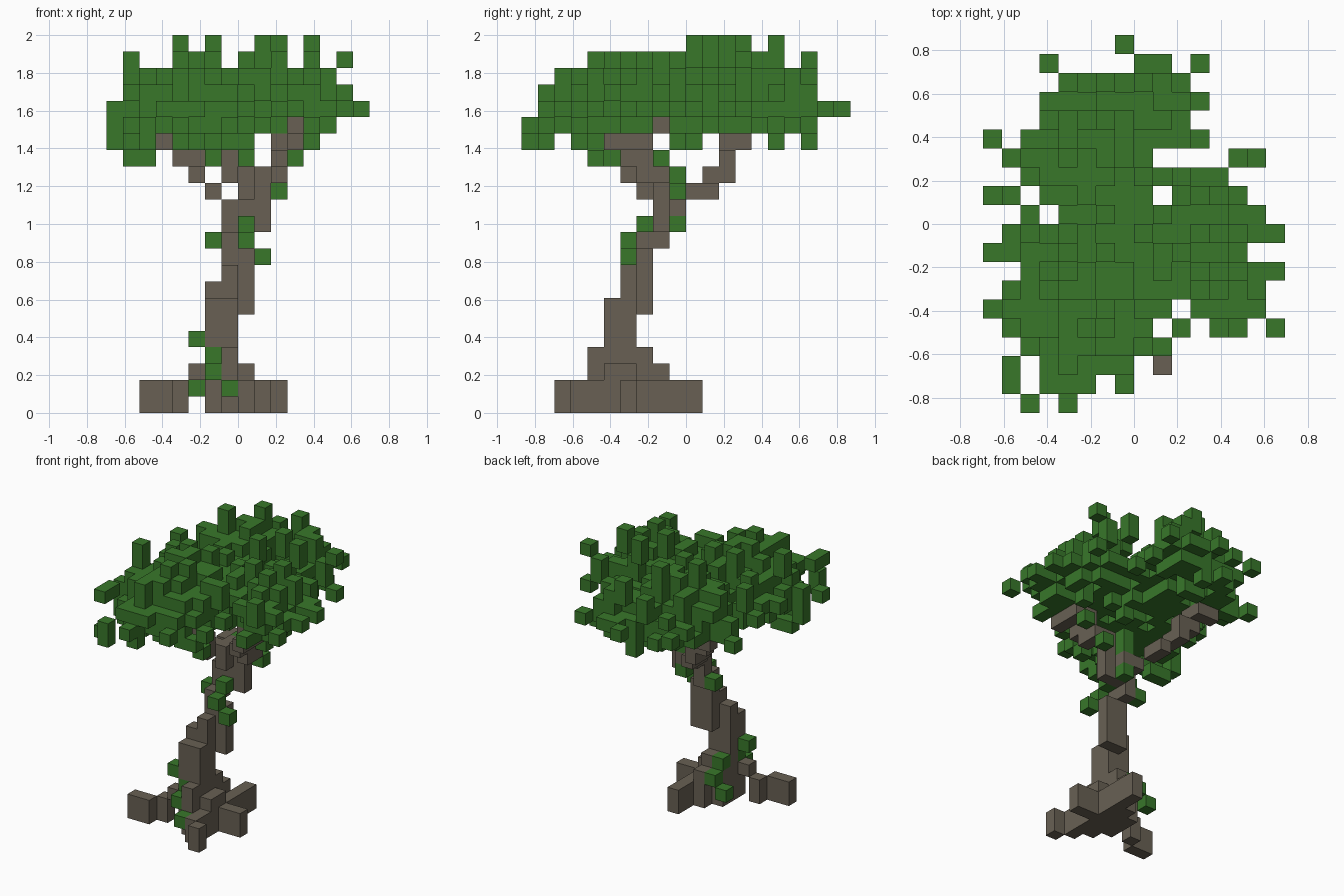
import bpy
import bmesh
import random

random.seed(11)
UNIT = 2 / 23                      # edge of one block; the tree is 23 blocks tall
CENTRE = (8, 10, 0)                # grid point that sits on the world origin

cube = bpy.data.objects.get("Cube")
if cube:
    bpy.data.objects.remove(cube, do_unlink=True)


def material(name, colour):
    mat = bpy.data.materials.new(name)
    mat.use_nodes = True
    mat.diffuse_color = (*colour, 1)
    mat.node_tree.nodes["Principled BSDF"].inputs["Base Color"].default_value = (*colour, 1)
    return mat


def blocks(boxes):
    """Grid cells filled by boxes given as inclusive x, y, z spans."""
    return {(x, y, z) for a, b, c, d, e, f in boxes
            for x in range(a, b + 1) for y in range(c, d + 1) for z in range(e, f + 1)}


def build(name, cells, mat, solid):
    """Mesh the exposed sides of a set of cells."""
    bm = bmesh.new()
    for cell in cells:
        for axis in range(3):
            u, v = (axis + 1) % 3, (axis + 2) % 3
            for side in (0, 1):
                beside = list(cell)
                beside[axis] += 2 * side - 1
                if tuple(beside) in solid:
                    continue
                ring = []
                for du, dv in ((0, 0), (1, 0), (1, 1), (0, 1)):
                    p = list(cell)
                    p[axis] += side
                    p[u] += du
                    p[v] += dv
                    ring.append(bm.verts.new([(a - c) * UNIT for a, c in zip(p, CENTRE)]))
                bm.faces.new(ring if side else ring[::-1])
    bmesh.ops.remove_doubles(bm, verts=bm.verts, dist=UNIT / 100)
    mesh = bpy.data.meshes.new(name)
    bm.to_mesh(mesh)
    bm.free()
    mesh.materials.append(mat)
    bpy.context.collection.objects.link(bpy.data.objects.new(name, mesh))


# Roots spreading from the flared foot
roots = blocks([
    (6, 8, 5, 7, 0, 1), (7, 7, 4, 8, 0, 1), (8, 8, 3, 4, 0, 1), (9, 9, 2, 2, 0, 1),
    (2, 3, 4, 4, 0, 1), (4, 4, 5, 5, 0, 1), (9, 10, 6, 6, 0, 1), (8, 8, 8, 10, 0, 1),
    (6, 7, 5, 7, 2, 2), (7, 7, 4, 8, 2, 2), (8, 8, 5, 6, 2, 2), (5, 5, 5, 5, 2, 2),
])

# Leaning trunk
trunk = blocks([
    (7, 7, 4, 7, 3, 3), (6, 6, 6, 6, 3, 3), (6, 7, 5, 6, 4, 6),
    (7, 8, 7, 7, 6, 9), (6, 7, 6, 6, 7, 7), (7, 7, 6, 6, 8, 8),
    (7, 7, 7, 8, 10, 10), (7, 9, 8, 8, 11, 12), (7, 8, 9, 9, 12, 12),
])

# Three branches: rear left, side, and front
branches = blocks([
    (6, 6, 10, 11, 13, 13), (5, 5, 11, 12, 14, 14), (4, 5, 12, 12, 15, 15),
    (4, 4, 12, 13, 16, 16), (3, 3, 13, 13, 16, 16),
    (8, 9, 8, 8, 13, 14), (10, 10, 7, 8, 14, 14), (10, 10, 6, 7, 15, 15),
    (10, 11, 7, 7, 16, 16), (11, 11, 5, 6, 16, 16), (11, 11, 8, 8, 17, 17),
    (8, 8, 7, 7, 13, 14), (7, 7, 6, 7, 14, 14), (7, 7, 6, 6, 15, 15), (7, 7, 5, 5, 16, 16),
])

# Moss and sprigs clinging to the trunk
moss = blocks([
    (5, 5, 8, 8, 1, 1), (7, 7, 3, 3, 1, 1), (6, 6, 4, 4, 2, 2), (6, 6, 5, 5, 3, 3),
    (6, 6, 8, 8, 2, 2), (6, 6, 7, 7, 3, 3), (5, 5, 5, 5, 4, 4), (9, 9, 6, 6, 9, 9),
    (6, 6, 8, 8, 10, 10), (8, 8, 6, 6, 10, 10), (8, 8, 7, 7, 11, 11), (8, 8, 9, 9, 11, 11),
    (8, 8, 9, 9, 13, 14), (10, 10, 9, 9, 13, 13), (6, 6, 5, 5, 15, 15),
    (8, 8, 4, 4, 15, 15), (11, 11, 8, 8, 15, 15), (1, 2, 5, 5, 15, 15),
])

# Canopy outline: x span of each row from front to back, then loose sprigs as y, x span
ROWS = [(3, 7), (2, 9), (1, 8), (0, 9), (1, 14), (2, 15), (0, 13), (1, 15),
        (4, 14), (3, 13), (2, 12), (1, 8), (2, 11), (3, 10), (3, 11), (4, 10)]
SPRIGS = [(0, 2, 2), (0, 4, 4), (1, 1, 1), (1, 3, 5), (1, 7, 7), (2, 1, 1),
          (4, 10, 10), (4, 12, 13), (4, 15, 15), (5, 11, 14), (10, 2, 2), (11, 0, 1),
          (13, 13, 14), (14, 0, 0), (18, 3, 3), (18, 8, 9), (18, 11, 11), (19, 7, 7)]
runs = [(y, a, b) for y, (a, b) in enumerate(ROWS, start=2)] + SPRIGS
plan = {(x, y) for y, a, b in runs for x in range(a, b + 1)} - {(9, 11)}

# Widest x and y span of the canopy at each level
SPAN = {16: (0, 12, 0, 17), 17: (0, 13, 0, 17), 18: (0, 15, 1, 19),
        19: (1, 14, 1, 18), 20: (1, 13, 2, 17), 21: (4, 12, 4, 15)}


def allowed(x, y, z):
    """Inside the outline, and clear of the gaps around the branches."""
    a, b, c, d = SPAN[z]
    if z == 16 and (x in (3, 9) or y in (2, 14, 16) or 5 <= y <= 8 or 12 <= y <= 13):
        return False
    if z == 17 and ((x == 11 and y < 8) or (x > 11 and y == 8)):
        return False
    if z == 21 and x == 7:
        return False
    return a <= x <= b and c <= y <= d


# Depth of every column from the canopy rim
depth = {}
rest, level = set(plan), 0
while rest:
    rim = {(x, y) for x, y in rest
           if not {(x + 1, y), (x - 1, y), (x, y + 1), (x, y - 1)} <= rest}
    depth.update((c, level) for c in rim)
    rest -= rim
    level += 1

# Ragged dome of leaves, thin at the rim and thick inside
canopy = set()
for (x, y), d in sorted(depth.items()):
    if d == 0:
        low = random.choice((17, 17, 18, 18, 19))
        high = low + random.choice((0, 0, 1))
    else:
        low = random.choice((16, 17, 17, 17, 18))
        high = min(21, 18 + min(d, 2) + random.choice((-1, 0, 0, 1)))
    column = [z for z in range(low, high + 1) if allowed(x, y, z)]
    canopy.update((x, y, z) for z in column or [17 if y == 0 else 18])

# Stray tufts above and below the dome
canopy |= blocks([
    (4, 4, 13, 13, 20, 22), (6, 6, 15, 15, 20, 22), (9, 9, 10, 10, 21, 22),
    (10, 10, 12, 12, 21, 22), (12, 12, 11, 11, 21, 22), (6, 6, 14, 14, 20, 21),
    (5, 5, 4, 4, 20, 21), (6, 6, 5, 5, 20, 21), (1, 1, 6, 6, 20, 21),
    (14, 14, 13, 13, 21, 21), (8, 8, 17, 17, 20, 21),
    (0, 0, 5, 5, 16, 17), (2, 2, 0, 0, 16, 16), (1, 1, 1, 1, 16, 16), (1, 1, 4, 4, 16, 16),
    (4, 6, 4, 4, 16, 16), (7, 8, 3, 3, 16, 16), (7, 7, 17, 17, 16, 16), (12, 12, 9, 9, 16, 16),
])

wood = material("bark_brown", (0.14, 0.118, 0.088))
leaf = material("leaf_green", (0.040, 0.185, 0.023))

timber = roots | trunk | branches
moss -= timber
canopy -= timber | moss
solid = timber | moss | canopy

build("roots", roots, wood, solid)
build("trunk", trunk - roots, wood, solid)
build("branches", branches - trunk, wood, solid)
build("trunk_moss", moss, leaf, solid)
build("leaf_canopy", canopy, leaf, solid)
